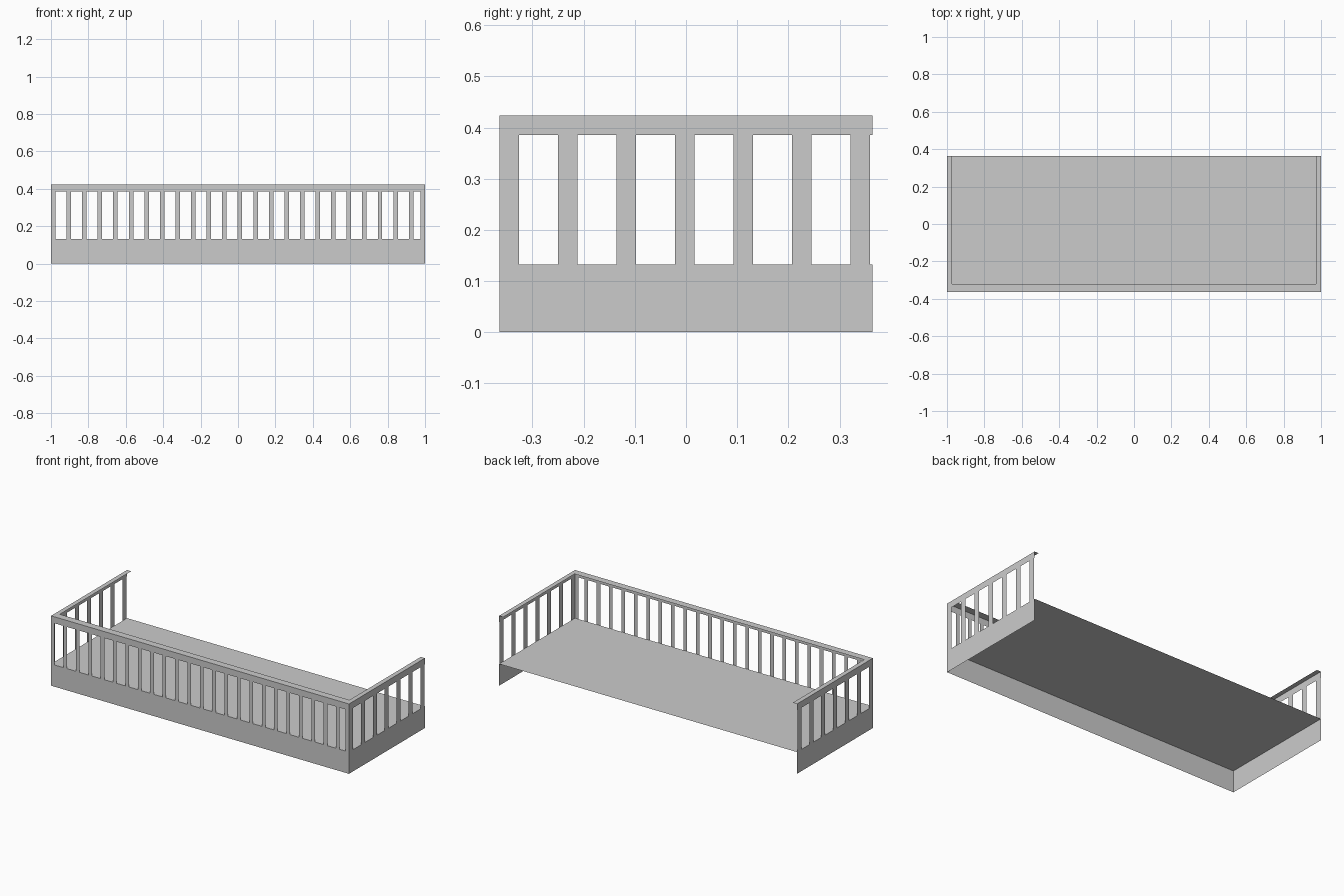
import bpy, bmesh

if "Cube" in bpy.data.objects:
    bpy.data.objects.remove(bpy.data.objects["Cube"])

HX, HY = 1.0, 0.364                       # half length, half depth
Z_FLOOR, Z_RAIL, Z_TOP = 0.132, 0.385, 0.424


def sheets(name, quads):
    """One object from thin flat quads."""
    bm = bmesh.new()
    for q in quads:
        bm.faces.new([bm.verts.new(p) for p in q])
    bmesh.ops.remove_doubles(bm, verts=bm.verts, dist=1e-5)
    me = bpy.data.meshes.new(name)
    bm.to_mesh(me)
    bm.free()
    ob = bpy.data.objects.new(name, me)
    bpy.context.collection.objects.link(ob)
    return ob


def front(a, b, z0, z1):
    return [(a, -HY, z0), (b, -HY, z0), (b, -HY, z1), (a, -HY, z1)]


def side(s, a, b, z0, z1):
    q = [(s * HX, a, z0), (s * HX, b, z0), (s * HX, b, z1), (s * HX, a, z1)]
    return q if s > 0 else q[::-1]


def flat(x0, x1, y0, y1, z):
    return [(x0, y0, z), (x1, y0, z), (x1, y1, z), (x0, y1, z)]


# Floor
sheets("floor", [flat(-HX, HX, -HY, HY, Z_FLOOR)])

# Front skirt, balusters and rail face
sheets("front_skirt", [front(-HX, HX, 0, Z_FLOOR)])
starts = [-HX + i * 0.0832 for i in range(24)]
posts = [front(x, x + 0.024, Z_FLOOR, Z_RAIL) for x in starts]
posts.append(front(0.976, HX, Z_FLOOR, Z_RAIL))
sheets("front_balusters", posts)
sheets("front_rail", [front(-HX, HX, Z_RAIL, Z_TOP)])

# Both ends
for s, label in ((-1, "left"), (1, "right")):
    sheets(label + "_skirt", [side(s, -HY, HY, 0, Z_FLOOR)])
    sheets(label + "_balusters",
           [side(s, -HY + i * 0.1143, -HY + i * 0.1143 + 0.038, Z_FLOOR, Z_RAIL)
            for i in range(7)])
    sheets(label + "_rail", [side(s, -HY, HY, Z_RAIL, Z_TOP)])

# Flat handrail cap around the three sides
IX, IY = 0.972, -0.32
sheets("handrail_cap", [
    flat(-HX, HX, -HY, IY, Z_TOP),
    flat(-HX, -IX, IY, HY, Z_TOP),
    flat(IX, HX, IY, HY, Z_TOP),
])
